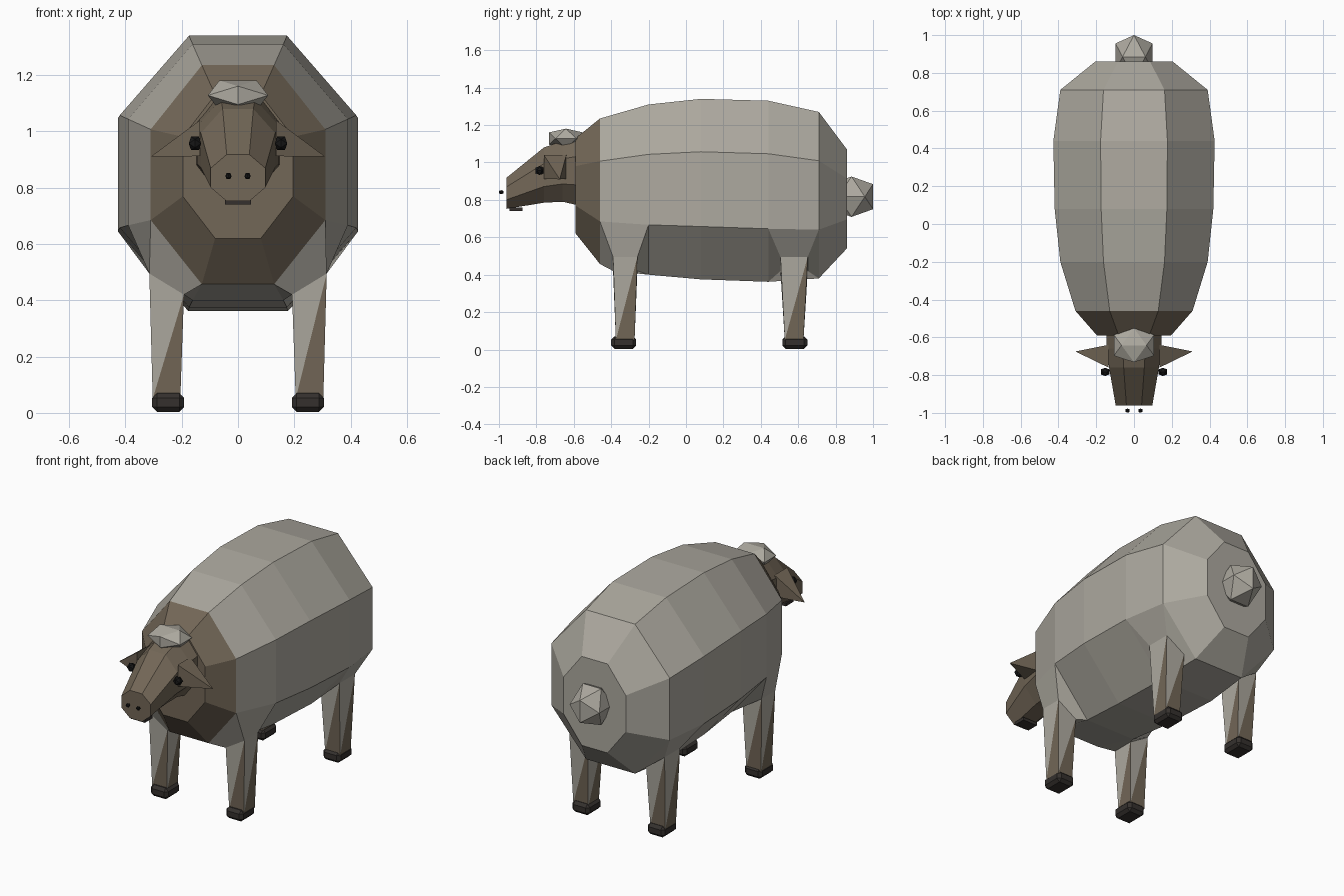
import bpy, bmesh, math
from mathutils import Vector

if "Cube" in bpy.data.objects:
    bpy.data.objects.remove(bpy.data.objects["Cube"])


def material(name, rgb):
    m = bpy.data.materials.new(name)
    m.diffuse_color = (*rgb, 1)
    m.use_nodes = True
    m.node_tree.nodes["Principled BSDF"].inputs["Base Color"].default_value = m.diffuse_color
    return m


WOOL = material("wool", (0.42, 0.40, 0.35))
HIDE = material("hide", (0.17, 0.135, 0.095))
HOOF = material("hoof", (0.035, 0.03, 0.027))
DARK = material("dark", (0.008, 0.008, 0.008))


def finish(name, bm, *mats):
    bmesh.ops.recalc_face_normals(bm, faces=bm.faces)
    me = bpy.data.meshes.new(name)
    bm.to_mesh(me)
    bm.free()
    for m in mats:
        me.materials.append(m)
    ob = bpy.data.objects.new(name, me)
    bpy.context.collection.objects.link(ob)
    return ob


def octagon(bm, y, w, low, high):
    """Ring of 8 vertices; corner 0 is the right upper side, corner 7 right lower side."""
    c, h, k = (low + high) / 2, (high - low) / 2, 1 / math.cos(math.pi / 8)
    ang = [math.radians(22.5 + 45 * i) for i in range(8)]
    return [bm.verts.new((w * k * math.cos(a), y, c + h * k * math.sin(a))) for a in ang]


def loft(bm, rings, skip=()):
    faces = {}
    for r in range(len(rings) - 1):
        for i in range(8):
            if (r, i) not in skip:
                j = (i + 1) % 8
                faces[r, i] = bm.faces.new((rings[r][i], rings[r][j], rings[r + 1][j], rings[r + 1][i]))
    bm.faces.new(rings[0])
    bm.faces.new(rings[-1])
    return faces


def hull(name, points, mat):
    bm = bmesh.new()
    for p in points:
        bm.verts.new(p)
    bmesh.ops.convex_hull(bm, input=bm.verts)
    return finish(name, bm, mat)


def tuft(name, centre, half, mat):
    """Icosahedron stretched to the given half sizes."""
    s = 2 / (1 + math.sqrt(5))
    pts = []
    for a in (-1, 1):
        for b in (-1, 1):
            pts += [(a, b * s, 0), (0, a, b * s), (b * s, 0, a)]
    return hull(name, [[c + p * h for c, p, h in zip(centre, q, half)] for q in pts], mat)


def box(name, centre, size, mat, bevel=0.0):
    bm = bmesh.new()
    bmesh.ops.create_cube(bm, size=1)
    for v in bm.verts:
        v.co = Vector([c + a * s for c, a, s in zip(centre, v.co, size)])
    if bevel:
        bmesh.ops.bevel(bm, geom=bm.edges[:], offset=bevel, segments=1, affect='EDGES')
    return finish(name, bm, mat)


# Woolly body: octagonal rings (y, half width, bottom, top) with legs grown from the lower flanks
bm = bmesh.new()
rings = [octagon(bm, *r) for r in (
    (-0.59, 0.196, 0.62, 1.13), (-0.46, 0.31, 0.457, 1.235), (-0.20, 0.39, 0.40, 1.31),
    (0.08, 0.42, 0.375, 1.34), (0.44, 0.427, 0.362, 1.33), (0.71, 0.39, 0.38, 1.27),
    (0.86, 0.205, 0.54, 1.07))]
LEGS = {1: (-0.325, 0.065), 4: (0.578, 0.073)}
faces = loft(bm, rings, [(r, i) for r in LEGS for i in (4, 6)])
for (r, i), f in faces.items():
    f.material_index = 1 if r == 0 else 0
bm.faces.ensure_lookup_table()
for f in bm.faces:
    if all(v in rings[0] for v in f.verts):
        f.material_index = 1

for r, (y, d) in LEGS.items():
    for side in (-1, 1):
        # corner loop runs counter-clockwise seen from above
        left, right = (3, 4) if side < 0 else (6, 7)
        if side < 0:
            left, right = 4, 5
        body = [rings[r][left], rings[r][right], rings[r + 1][right], rings[r + 1][left]]
        lo, hi = sorted((side * 0.192, side * 0.315))
        fl, fh = sorted((side * 0.205, side * 0.303))
        knee = [bm.verts.new((x, yy, 0.495 if abs(x) > 0.25 else 0.42))
                for x, yy in ((lo, y - d), (hi, y - d), (hi, y + d), (lo, y + d))]
        foot = [bm.verts.new((x, yy, 0.05))
                for x, yy in ((fl, y - 0.05), (fh, y - 0.05), (fh, y + 0.05), (fl, y + 0.05))]
        for i in range(4):
            j = (i + 1) % 4
            bm.faces.new((body[i], knee[i], knee[j], body[j]))
            bm.faces.new((knee[i], foot[i], knee[j]))
            bm.faces.new((knee[j], foot[i], foot[j])).material_index = 1
        bm.faces.new(foot)
finish("body_and_legs", bm, WOOL, HIDE)

# Hooves
for end, y in (("front", -0.333), ("rear", 0.582)):
    for side, s in (("left", 1), ("right", -1)):
        box(f"{end}_{side}_hoof", (s * 0.248, y, 0.037), (0.114, 0.134, 0.066), HOOF, 0.017)

# Head tapering to the snout
bm = bmesh.new()
loft(bm, [octagon(bm, *r) for r in (
    (-0.96, 0.097, 0.752, 0.918), (-0.76, 0.132, 0.785, 1.08),
    (-0.66, 0.145, 0.79, 1.115), (-0.55, 0.148, 0.765, 1.15))])
finish("head", bm, HIDE)

# Wool tufts on the crown and tail
tuft("crown_wool", (0, -0.642, 1.128), (0.107, 0.09, 0.053), WOOL)
tuft("tail", (0, 0.885, 0.817), (0.098, 0.115, 0.108), WOOL)

# Ears, eyes and nostrils on both sides
for side, s in (("left", 1), ("right", -1)):
    base = [(s * 0.135, y, z) for y in (-0.76, -0.64) for z in (0.912, 1.04)]
    hull(f"{side}_ear", base + [(s * 0.31, -0.675, 0.91)], HIDE)
    tuft(f"{side}_eye", (s * 0.153, -0.783, 0.957), (0.022, 0.022, 0.024), DARK)
    tuft(f"{side}_nostril", (s * 0.034, -0.988, 0.841), (0.011, 0.011, 0.011), DARK)

# Mouth
box("mouth", (0, -0.908, 0.75), (0.094, 0.07, 0.018), HOOF)
